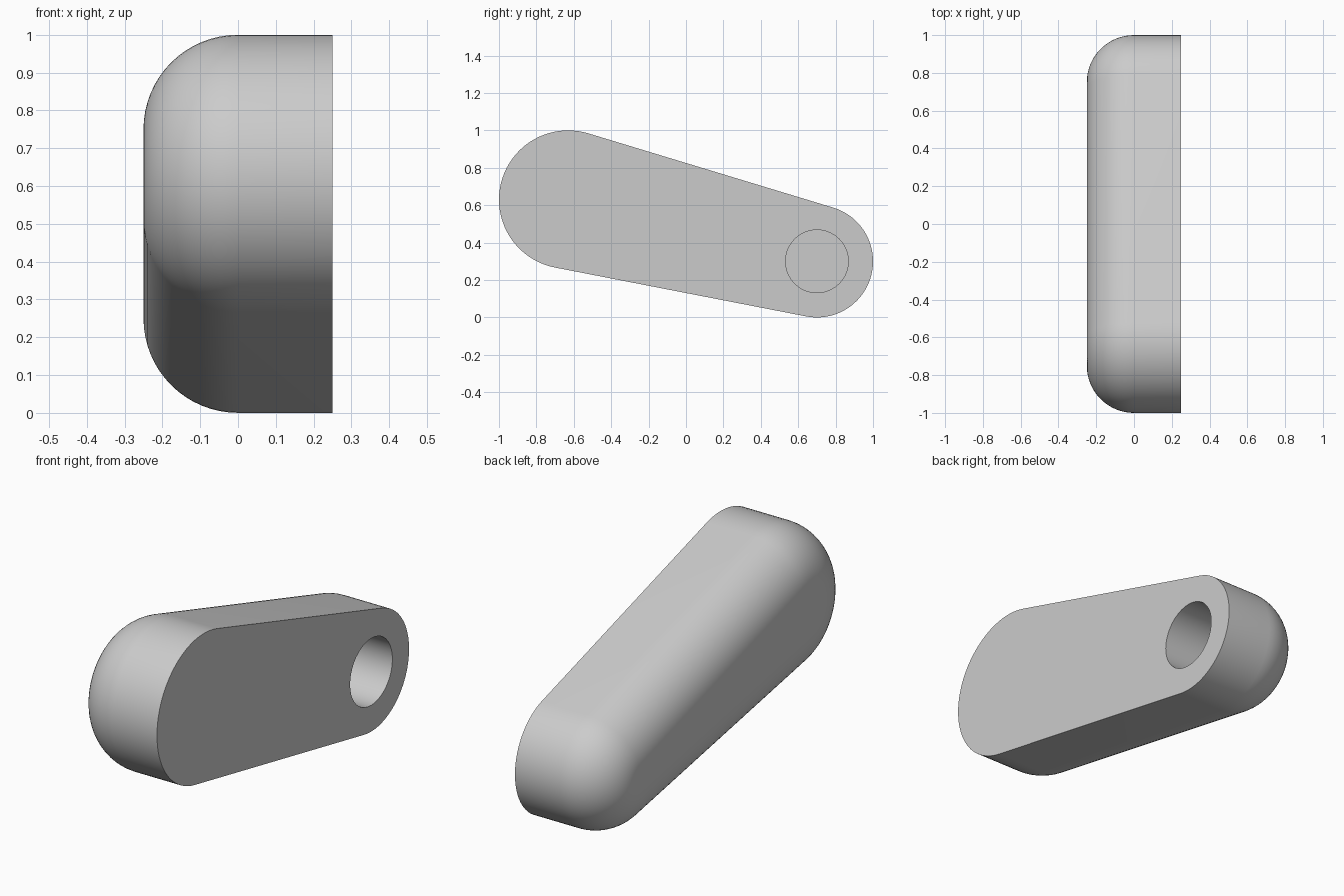
import bpy, bmesh
from math import sin, cos, acos, atan2, hypot, pi, radians

if "Cube" in bpy.data.objects:
    bpy.data.objects.remove(bpy.data.objects["Cube"], do_unlink=True)

# Side profile: two circles (y, z, radius) joined by tangent lines
BIG = (-0.63, 0.63, 0.37)
SMALL = (0.70, 0.30, 0.30)
HALF, FILLET = 0.25, 0.25
HOLE_RADIUS, HOLE_DEPTH = 0.168, 0.30
ARC, STEPS = 40, 16

grey = bpy.data.materials.new("plain grey")
grey.use_nodes = True
colour = (0.6, 0.6, 0.6, 1)
grey.diffuse_color = colour
grey.node_tree.nodes["Principled BSDF"].inputs["Base Color"].default_value = colour


def arc(circle, start, end, inset=0.0):
    y, z, r = circle
    angles = [start + (end - start) * i / ARC for i in range(ARC + 1)]
    return [(y + (r - inset) * cos(a), z + (r - inset) * sin(a)) for a in angles]


def outline(inset):
    dy, dz = SMALL[0] - BIG[0], SMALL[1] - BIG[1]
    axis = atan2(dz, dy)
    spread = acos((BIG[2] - SMALL[2]) / hypot(dy, dz))
    return (arc(SMALL, axis - spread, axis + spread, inset)
            + arc(BIG, axis + spread, axis + 2 * pi - spread, inset))


def ring(bm, x, points):
    return [bm.verts.new((x, y, z)) for y, z in points]


def bridge(bm, a, b):
    for i in range(len(a)):
        j = (i + 1) % len(a)
        bm.faces.new((a[i], a[j], b[j], b[i]))


def loop_edges(bm, loop):
    return [bm.edges.get((v, loop[i - 1])) for i, v in enumerate(loop)]


bm = bmesh.new()

# Straight wall followed by a rounded shoulder
rings = [ring(bm, HALF, outline(0))]
for s in range(STEPS + 1):
    a = pi / 2 * s / STEPS
    x = FILLET - HALF - FILLET * sin(a)
    rings.append(ring(bm, x, outline(FILLET * (1 - cos(a)))))
for a, b in zip(rings, rings[1:]):
    bridge(bm, a, b)
bm.faces.new(rings[-1])

# Blind round hole
circle = arc((SMALL[0], SMALL[1], HOLE_RADIUS), 0, 2 * pi)[:-1]
mouth = ring(bm, HALF, circle)
floor = ring(bm, HALF - HOLE_DEPTH, circle)
bridge(bm, mouth, floor)
bm.faces.new(floor)

# Flat face around the hole
bmesh.ops.triangle_fill(bm, use_beauty=True, normal=(1, 0, 0),
                        edges=loop_edges(bm, rings[0]) + loop_edges(bm, mouth))
bmesh.ops.recalc_face_normals(bm, faces=bm.faces)

mesh = bpy.data.meshes.new("tapered_arm")
bm.to_mesh(mesh)
bm.free()
mesh.materials.append(grey)
arm = bpy.data.objects.new("tapered_arm", mesh)
bpy.context.collection.objects.link(arm)
bpy.ops.object.select_all(action='DESELECT')
arm.select_set(True)
bpy.context.view_layer.objects.active = arm
bpy.ops.object.shade_smooth_by_angle(angle=radians(30))
